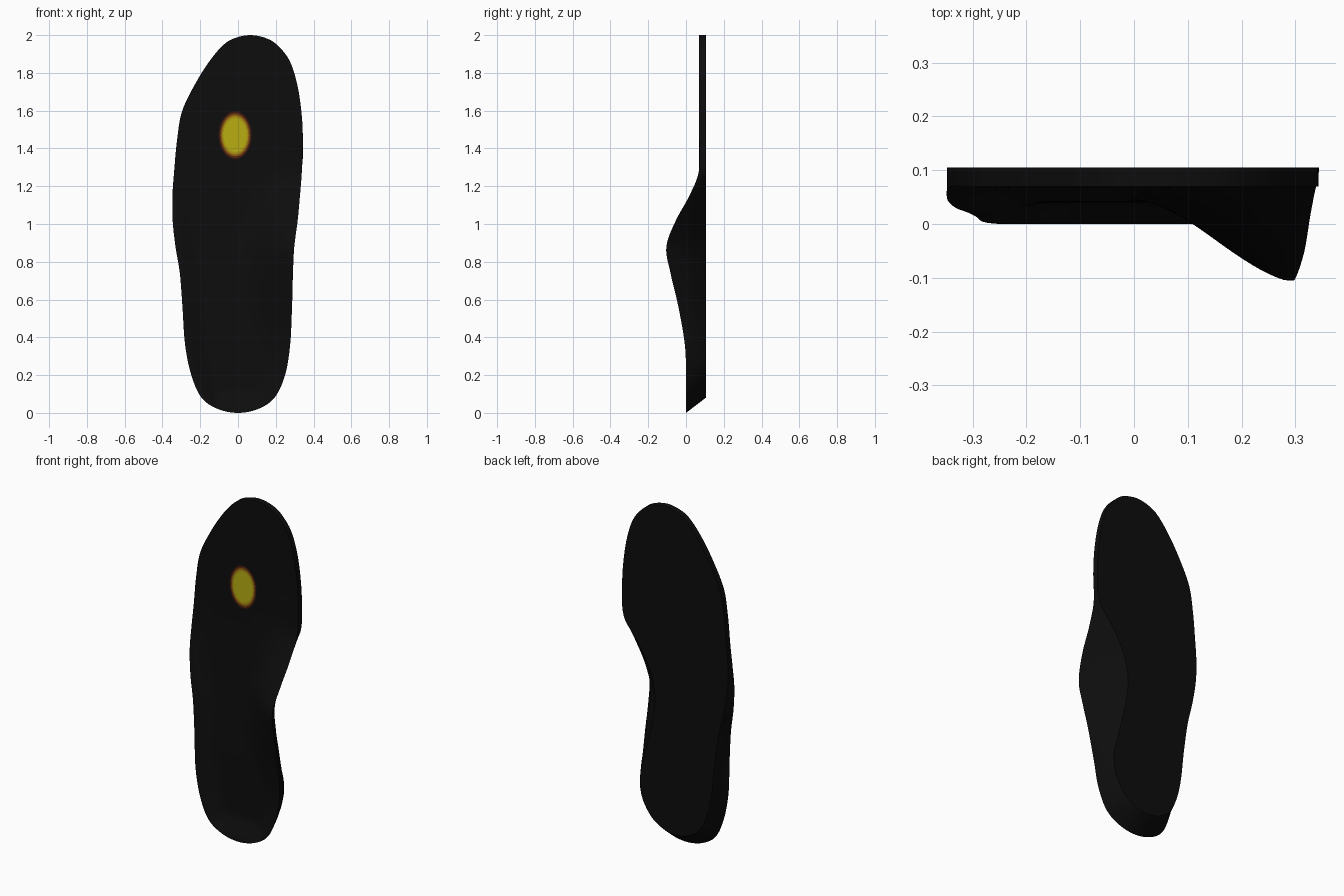
import bpy, bmesh, math

if "Cube" in bpy.data.objects:
    bpy.data.objects.remove(bpy.data.objects["Cube"])

# Stations: z, left x, right x, left rim y, right rim y, right x of the sole edge
ROWS = [
    (0.00, 0.00, 0.00, 0.00, 0.00, 0.00),
    (0.02, -0.105, 0.105, 0.00, 0.00, 0.085),
    (0.08, -0.193, 0.193, 0.00, 0.00, 0.16),
    (0.20, -0.247, 0.249, 0.00, 0.00, 0.215),
    (0.36, -0.280, 0.276, 0.004, -0.006, 0.225),
    (0.56, -0.294, 0.286, 0.014, -0.04, 0.18),
    (0.74, -0.308, 0.291, 0.021, -0.082, 0.14),
    (0.88, -0.331, 0.298, 0.030, -0.104, 0.13),
    (1.02, -0.346, 0.316, 0.044, -0.053, 0.165),
    (1.15, -0.347, 0.328, 0.062, 0.018, 0.24),
    (1.28, -0.338, 0.338, 0.07, 0.068, 0.332),
    (1.45, -0.322, 0.343, 0.07, 0.07, 0.343),
    (1.60, -0.295, 0.335, 0.07, 0.07, 0.335),
    (1.75, -0.222, 0.311, 0.07, 0.07, 0.311),
    (1.87, -0.145, 0.270, 0.07, 0.07, 0.270),
    (1.95, -0.075, 0.205, 0.07, 0.07, 0.205),
    (1.985, -0.015, 0.145, 0.07, 0.07, 0.145),
    (2.00, 0.065, 0.065, 0.07, 0.07, 0.065),
]
BACK, N, SUB, WALL = 0.105, 36, 7, 3


def smooth(a, b, x):
    t = min(1, max(0, (x - a) / (b - a)))
    return t * t * (3 - 2 * t)


def mirrored(r):
    # ghost station past a rounded end: left and right swap
    return (r[0], r[2], r[1], r[4], r[3], r[1])


def catmull(a, b, c, d, t):
    return [0.5 * (2 * q + (r - p) * t + (2 * p - 5 * q + 4 * r - s) * t * t
                   + (3 * q - p - 3 * r + s) * t ** 3) for p, q, r, s in zip(a, b, c, d)]


def material(name, rgb):
    m = bpy.data.materials.new(name)
    m.diffuse_color = (*rgb, 1)
    m.use_nodes = True
    m.node_tree.nodes["Principled BSDF"].inputs["Base Color"].default_value = m.diffuse_color
    return m


def finish(bm, name, mats):
    me = bpy.data.meshes.new(name)
    bm.to_mesh(me)
    bm.free()
    ob = bpy.data.objects.new(name, me)
    bpy.context.collection.objects.link(ob)
    for m in mats:
        me.materials.append(m)
    bpy.context.view_layer.objects.active = ob
    ob.select_set(True)
    bpy.ops.object.shade_smooth_by_angle(angle=math.radians(35))
    ob.select_set(False)
    return ob


def rise(d, w):
    # rim height fraction at distance d from the edge
    t = min(1, max(0, 1 - (d - 0.015) / w))
    return 0.5 * t + 0.5 * t * t * (3 - 2 * t)


def section(z, xl, xr, yl, yr, br):
    arch = smooth(0.2, 0.75, z)
    centre = 0.04 + 0.03 * smooth(0.5, 1.25, z)
    heel = rise(z, 0.11)
    across = [0.5 - 0.5 * math.cos(math.pi * k / N) for k in range(N + 1)]
    # foot side, with heel cup and arch
    top = []
    for v in across:
        x = xl + (xr - xl) * v
        fl = max(rise(x - xl, 0.10), heel)
        fr = max(rise(xr - x, 0.10 + 0.17 * arch), heel)
        if x < (xl + xr) / 2 and fl > fr:
            y = centre + (yl - centre) * fl
        else:
            y = centre + (yr - centre) * fr
        top.append((x, y, z))
    # flat sole side, set in around the heel
    bl = xl * (1 - 0.15 * (1 - smooth(0.3, 1.15, z)))
    zb = z + 0.08 * (1 - smooth(0, 0.5, z))
    sole = [(br + (bl - br) * v, BACK, zb) for v in across]

    def wall(p, q):
        out = []
        for k in range(1, WALL):
            t = k / WALL
            bulge = 0.15 * math.sin(math.pi * t)
            out.append((p[0] + (q[0] - p[0]) * (t - bulge),
                        p[1] + (q[1] - p[1]) * t, p[2] + (q[2] - p[2]) * t))
        return out
    return top + wall(top[-1], sole[0]) + sole + wall(sole[-1], top[0])


# Insole body lofted through the sections
pts = [mirrored(ROWS[1])] + ROWS + [mirrored(ROWS[-2])]
params = [catmull(*pts[i:i + 4], s / SUB) for i in range(len(ROWS) - 1) for s in range(SUB)]
params.append(ROWS[-1])
bm = bmesh.new()
loops = [[bm.verts.new(p) for p in section(*r)] for r in params]
n = len(loops[0])
for a, b in zip(loops, loops[1:]):
    for k in range(n):
        j = (k + 1) % n
        bm.faces.new((a[k], a[j], b[j], b[k]))
for end in (loops[0], loops[-1]):
    bm.faces.new(end)
bmesh.ops.remove_doubles(bm, verts=bm.verts, dist=0.0004)
bmesh.ops.dissolve_degenerate(bm, edges=bm.edges, dist=0.0002)
bmesh.ops.recalc_face_normals(bm, faces=bm.faces)
finish(bm, "insole_body", [material("black_foam", (0.004, 0.004, 0.004))])

# Glowing oval pad under the ball of the foot, fading through rings
shades = [(0.48, 0.42, 0.006), (0.42, 0.30, 0.006), (0.26, 0.11, 0.005),
          (0.10, 0.02, 0.004), (0.025, 0.006, 0.004)]
scales = [0.70, 0.79, 0.87, 0.94, 1.0]
bm = bmesh.new()
SEG = 48
rings = [[bm.verts.new((-0.015 + 0.088 * s * math.cos(2 * math.pi * k / SEG), 0.0685,
                        1.47 + 0.128 * s * math.sin(2 * math.pi * k / SEG)))
          for k in range(SEG)] for s in scales]
bm.faces.new(rings[0])
for i in range(1, len(rings)):
    for k in range(SEG):
        j = (k + 1) % SEG
        f = bm.faces.new((rings[i - 1][k], rings[i][k], rings[i][j], rings[i - 1][j]))
        f.material_index = i
finish(bm, "pressure_spot", [material(f"spot_shade_{i}", c) for i, c in enumerate(shades)])
